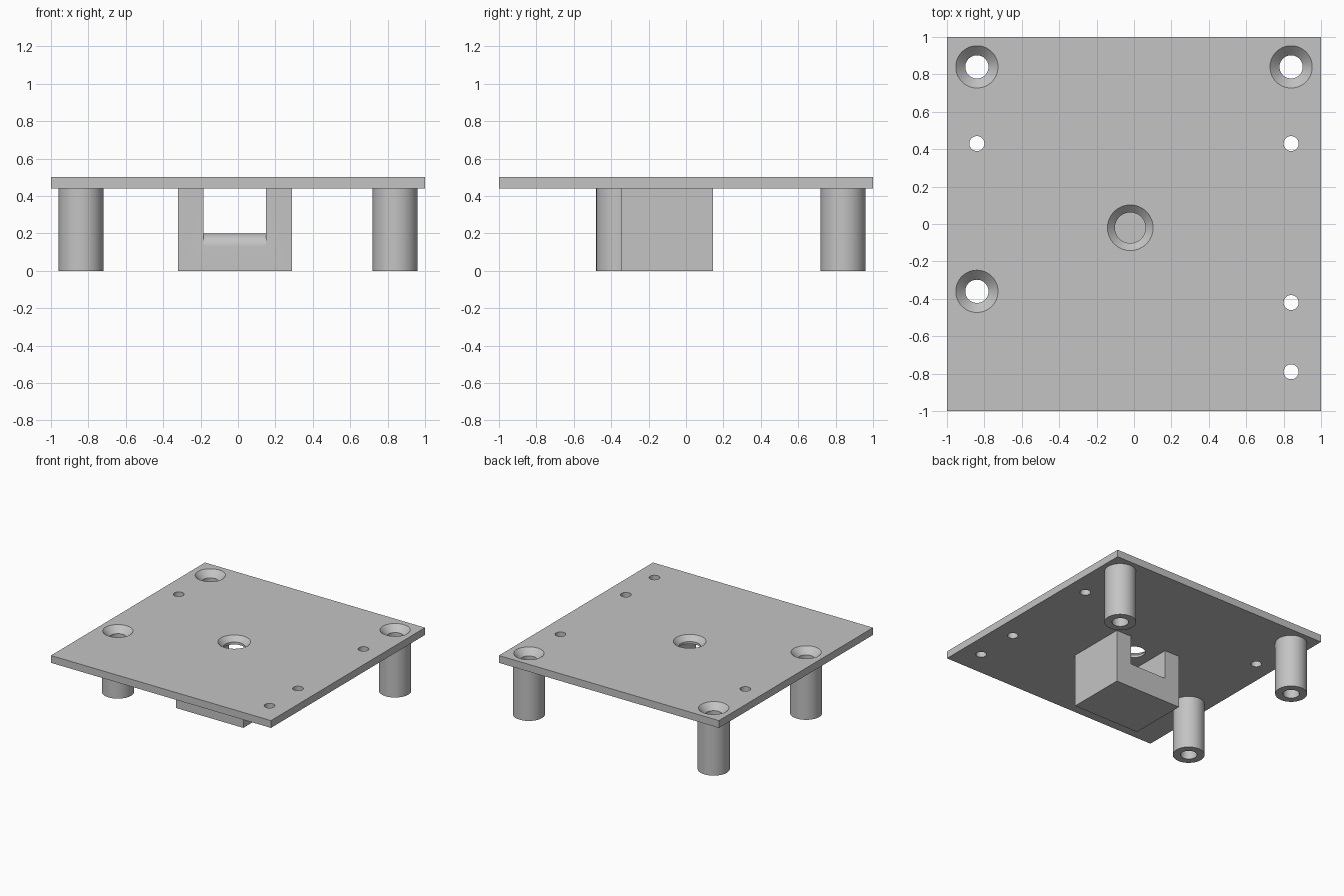
import bpy, bmesh, math

if "Cube" in bpy.data.objects:
    bpy.data.objects.remove(bpy.data.objects["Cube"])

grey = bpy.data.materials.new("plain grey")
grey.use_nodes = True
colour = (0.55, 0.55, 0.55, 1)
grey.diffuse_color = colour
grey.node_tree.nodes["Principled BSDF"].inputs["Base Color"].default_value = colour

SIDES = 64
TOP, UNDER = 0.5, 0.44
mounts = [(-0.84, 0.84), (0.84, 0.84), (-0.84, -0.36)]
pin_holes = [(-0.84, 0.43), (0.84, 0.43), (0.84, -0.42), (0.84, -0.79)]
HOLE = 0.062


def add_object(name, bm):
    bmesh.ops.recalc_face_normals(bm, faces=bm.faces)
    mesh = bpy.data.meshes.new(name)
    bm.to_mesh(mesh)
    bm.free()
    mesh.materials.append(grey)
    obj = bpy.data.objects.new(name, mesh)
    bpy.context.collection.objects.link(obj)
    return obj


def lathe(name, profile, x, y):
    """Turn a closed (radius, z) profile around a vertical axis."""
    bm = bmesh.new()
    verts = [bm.verts.new((r, 0, z)) for r, z in profile]
    edges = [bm.edges.new((verts[i - 1], verts[i])) for i in range(len(verts))]
    bmesh.ops.spin(bm, geom=verts + edges, cent=(0, 0, 0), axis=(0, 0, 1),
                   angle=math.tau, steps=SIDES)
    bmesh.ops.remove_doubles(bm, verts=bm.verts, dist=0.0001)
    bmesh.ops.translate(bm, verts=bm.verts, vec=(x, y, 0))
    return add_object(name, bm)


def box(name, low, high):
    bm = bmesh.new()
    bmesh.ops.create_cube(bm, size=1)
    for v in bm.verts:
        v.co = [(a + b) / 2 + c * (b - a) for a, b, c in zip(low, high, v.co)]
    return add_object(name, bm)


def cut(target, cutters):
    """Subtract the cutters, then discard them."""
    for cutter in cutters:
        mod = target.modifiers.new("cut", "BOOLEAN")
        mod.operation = "DIFFERENCE"
        mod.solver = "EXACT"
        mod.object = cutter
    bpy.context.view_layer.update()
    result = bpy.data.meshes.new_from_object(
        target.evaluated_get(bpy.context.evaluated_depsgraph_get()))
    target.modifiers.clear()
    target.data = result
    for cutter in cutters:
        bpy.data.objects.remove(cutter)


def smooth(obj):
    bpy.ops.object.select_all(action="DESELECT")
    obj.select_set(True)
    bpy.context.view_layer.objects.active = obj
    bpy.ops.object.shade_smooth_by_angle(angle=math.radians(30))


def drill(x, y, radius, rim):
    """Cutter for a hole with a 45 degree countersink up to the rim radius."""
    profile = [(0, UNDER - 0.1), (radius, UNDER - 0.1)]
    if rim > radius:
        profile.append((radius, TOP - (rim - radius)))
    profile += [(rim, TOP), (rim, TOP + 0.1), (0, TOP + 0.1)]
    return lathe("drill", profile, x, y)


# Plate with countersunk and plain holes
plate = box("plate", (-1, -1, UNDER), (1, 1, TOP))
cut(plate, [drill(x, y, HOLE, 0.113) for x, y in mounts]
    + [drill(x, y, 0.04, 0.04) for x, y in pin_holes]
    + [drill(-0.02, -0.02, 0.082, 0.122)])
smooth(plate)

# Hollow standoff posts
for i, (x, y) in enumerate(mounts):
    smooth(lathe(f"post_{i + 1}", [(HOLE, 0), (0.12, 0), (0.12, UNDER), (HOLE, UNDER)], x, y))

# Channel block: two walls and a floor with a rounded front edge
FRONT, BACK, FLOOR, ROUND = -0.345, 0.145, 0.2, 0.07
LEFT, RIGHT, IN_LEFT, IN_RIGHT = 0.29, -0.32, 0.15, -0.185
block = box("channel_block", (RIGHT, FRONT, 0), (LEFT, BACK, UNDER))

bm = bmesh.new()
section = [(FRONT - 0.1, UNDER + 0.1), (FRONT - 0.1, FLOOR - ROUND)]
for i in range(13):
    a = math.pi / 2 * i / 12
    section.append((FRONT + ROUND - ROUND * math.cos(a), FLOOR - ROUND + ROUND * math.sin(a)))
section += [(BACK + 0.1, FLOOR), (BACK + 0.1, UNDER + 0.1)]
face = bm.faces.new([bm.verts.new((IN_RIGHT, y, z)) for y, z in section])
swept = bmesh.ops.extrude_face_region(bm, geom=[face])["geom"]
bmesh.ops.translate(bm, verts=[g for g in swept if isinstance(g, bmesh.types.BMVert)],
                    vec=(IN_LEFT - IN_RIGHT, 0, 0))
cut(block, [add_object("channel_cutter", bm)])
smooth(block)
